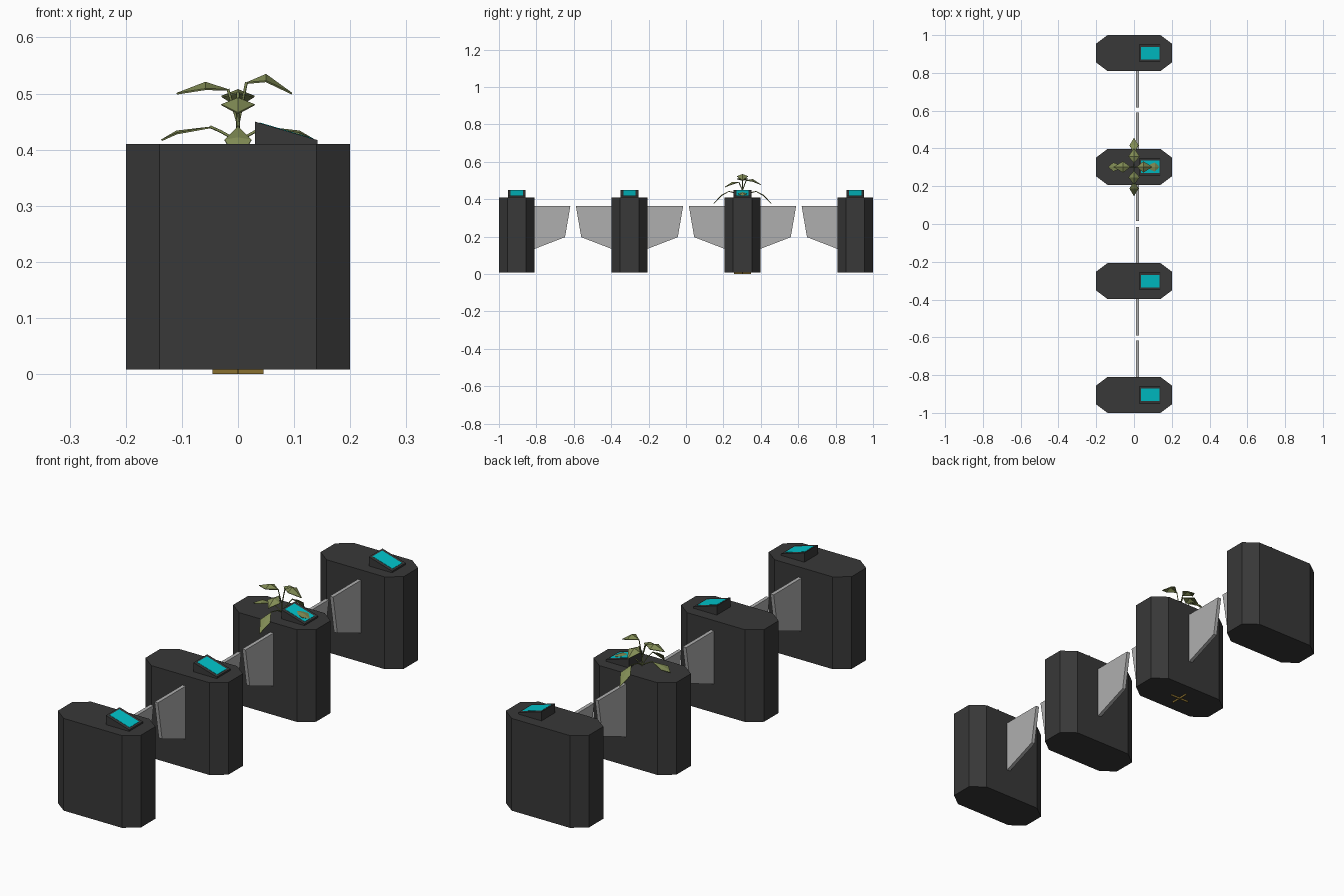
import bpy, bmesh
from math import cos, sin, pi
from mathutils import Vector, Matrix

if "Cube" in bpy.data.objects:
    bpy.data.objects.remove(bpy.data.objects["Cube"])


def material(name, rgb):
    m = bpy.data.materials.new(name)
    m.diffuse_color = (*rgb, 1)
    m.use_nodes = True
    m.node_tree.nodes["Principled BSDF"].inputs["Base Color"].default_value = m.diffuse_color
    return m


DARK = material("charcoal", (0.04, 0.04, 0.04))
CYAN = material("cyan", (0.0, 0.55, 0.6))
GLASS = material("pale_grey", (0.43, 0.43, 0.43))
LEAF = material("olive", (0.22, 0.26, 0.09))
ROOT = material("ochre", (0.25, 0.16, 0.03))


def finish(name, bm, mat):
    bmesh.ops.recalc_face_normals(bm, faces=bm.faces)
    me = bpy.data.meshes.new(name)
    bm.to_mesh(me)
    bm.free()
    me.materials.append(mat)
    ob = bpy.data.objects.new(name, me)
    bpy.context.collection.objects.link(ob)
    return ob


def prism(name, profile, depth, mat):
    """Extrude a closed 3D outline along a vector."""
    bm = bmesh.new()
    f = bm.faces.new([bm.verts.new(p) for p in profile])
    top = bmesh.ops.extrude_face_region(bm, geom=[f])["geom"]
    bmesh.ops.translate(bm, vec=Vector(depth),
                        verts=[v for v in top if isinstance(v, bmesh.types.BMVert)])
    return finish(name, bm, mat)


def cabinet(y):
    # Chamfered cabinet
    oct_pts = [(-.14, -.095), (.14, -.095), (.2, -.05), (.2, .05),
               (.14, .095), (-.14, .095), (-.2, .05), (-.2, -.05)]
    prism("cabinet", [(a, y + b, .008) for a, b in oct_pts], (0, 0, .402), DARK)
    # Sloping card reader with its screen
    prism("card_reader", [(.03, y - .047, .405), (.142, y - .047, .405),
                          (.142, y - .047, .417), (.03, y - .047, .45)],
          (0, .094, 0), DARK)
    z = lambda x: .45 - (x - .03) * .295
    prism("reader_screen", [(x, y - .033, z(x) + dz) for x, dz in
                            ((.038, -.003), (.134, -.003), (.134, .001), (.038, .001))],
          (0, .066, 0), CYAN)


def gate_panel(y, side):
    # Swing panel leaving one side of a cabinet
    outline = [(.085, .365), (.287, .365), (.258, .197), (.097, .135), (.085, .135)]
    prism("gate_panel", [(.01, y + side * a, b) for a, b in outline], (.016, 0, 0), GLASS)


YS = (-.905, -.302, .302, .905)
for i, y in enumerate(YS):
    cabinet(y)
    if i > 0:
        gate_panel(y, -1)
    if i < 3:
        gate_panel(y, 1)

# Plant on the third cabinet
CENTRE = Matrix.Translation((0, .302, 0))


def stem(name, pts, turn, r=.0025):
    cu = bpy.data.curves.new(name, 'CURVE')
    cu.dimensions = '3D'
    cu.bevel_depth = r
    cu.bevel_resolution = 0
    cu.use_fill_caps = True
    sp = cu.splines.new('POLY')
    sp.points.add(len(pts) - 1)
    for p, (d, z) in zip(sp.points, pts):
        p.co = (d * cos(turn), d * sin(turn), z, 1)
    cu.materials.append(LEAF)
    ob = bpy.data.objects.new(name, cu)
    ob.matrix_world = CENTRE
    bpy.context.collection.objects.link(ob)


def leaf(name, base, mid, tip, width, droop, turn):
    """Folded diamond leaf: a centre rib with two drooping sides."""
    bm = bmesh.new()
    b, m, t = (bm.verts.new((d, 0, z)) for d, z in (base, mid, tip))
    for s in (-1, 1):
        e = bm.verts.new((mid[0], s * width, mid[1] - droop))
        bm.faces.new((b, e, m) if s < 0 else (b, m, e))
        bm.faces.new((m, e, t) if s < 0 else (m, t, e))
    bm.transform(CENTRE @ Matrix.Rotation(turn, 4, 'Z'))
    ob = finish(name, bm, LEAF)
    sol = ob.modifiers.new("thickness", 'SOLIDIFY')
    sol.thickness = .003


# Upper leaves in the order +x, +y, -x, -y
upper = [((.015, .520), (.05, .535), (.097, .501)),
         ((.020, .502), (.055, .508), (.100, .478)),
         ((.018, .508), (.058, .521), (.110, .501)),
         ((.020, .492), (.055, .493), (.095, .466))]
for i, (b, m, t) in enumerate(upper):
    a = i * pi / 2
    stem("upper_stem", [(0, .405), (.001, .45), b], a)
    leaf("upper_leaf", b, m, t, .03, .012, a)

# Lower leaves, longer and drooping over the long sides
side = ((.05, .441), (.11, .434), (.137, .418))
over = ((.075, .442), (.115, .422), (.155, .378))
for i in range(4):
    a = i * pi / 2
    b, m, t = over if i % 2 else side
    stem("lower_stem", [(0, .415), (.03, .432), b], a)
    leaf("lower_leaf", b, m, t, .024, .004, a)

# Crossed root plates showing under the cabinet
for w, d in ((.045, .002), (.002, .045)):
    prism("root_plate", [(-w, .302 - d, 0), (w, .302 - d, 0),
                         (w, .302 + d, 0), (-w, .302 + d, 0)], (0, 0, .02), ROOT)
